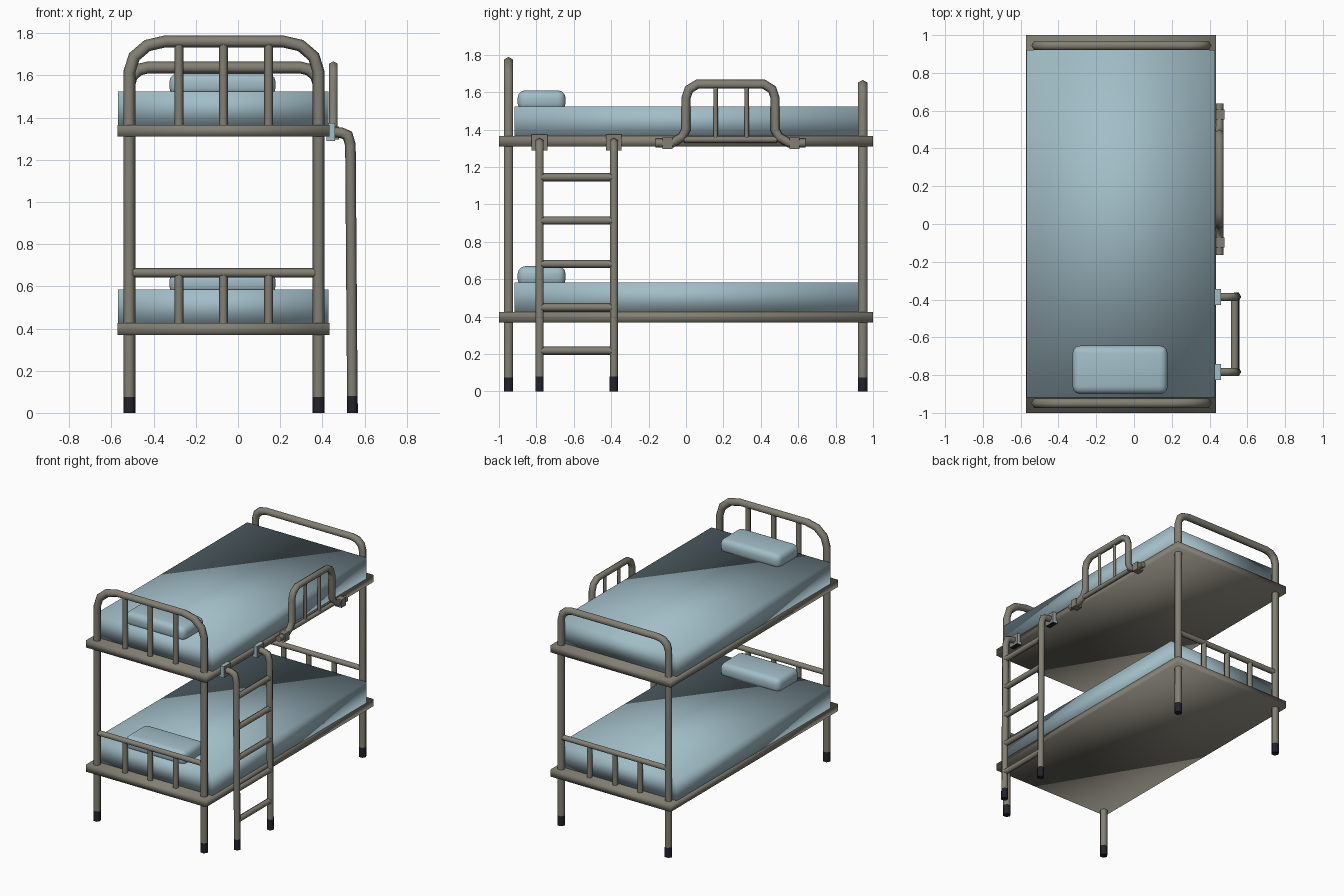
import bpy, bmesh, math
from mathutils import Vector

if "Cube" in bpy.data.objects:
    bpy.data.objects.remove(bpy.data.objects["Cube"])


def material(name, rgb):
    m = bpy.data.materials.new(name)
    m.diffuse_color = (*rgb, 1)
    m.use_nodes = True
    m.node_tree.nodes["Principled BSDF"].inputs["Base Color"].default_value = m.diffuse_color
    return m


METAL = material("warm grey metal", (0.225, 0.215, 0.175))
CLOTH = material("pale blue fabric", (0.36, 0.51, 0.57))
RUBBER = material("dark rubber", (0.017, 0.015, 0.024))


def add_object(name, bm, *mats):
    bmesh.ops.recalc_face_normals(bm, faces=bm.faces)
    me = bpy.data.meshes.new(name)
    bm.to_mesh(me)
    bm.free()
    for m in mats:
        me.materials.append(m)
    ob = bpy.data.objects.new(name, me)
    bpy.context.collection.objects.link(ob)
    return ob


def tube(name, pts, r, normal, mat=METAL, sides=6):
    """Sweep a hexagon along a path that lies in the plane with this normal."""
    pts = [Vector(p) for p in pts]
    n = Vector(normal).normalized()
    bm = bmesh.new()
    rings = []
    for i, p in enumerate(pts):
        a = (p - pts[i - 1]).normalized() if i else (pts[1] - p).normalized()
        b = (pts[i + 1] - p).normalized() if i < len(pts) - 1 else a
        t = (a + b).normalized()
        side = t.cross(n) / max(t.dot(a), 0.3)
        rings.append([bm.verts.new(p + r * (math.cos(k * math.tau / sides) * side
                                            + math.sin(k * math.tau / sides) * n))
                      for k in range(sides)])
    for q, s in zip(rings, rings[1:]):
        for k in range(sides):
            j = (k + 1) % sides
            bm.faces.new((q[k], q[j], s[j], s[k])).smooth = True
    bm.faces.new(rings[0])
    bm.faces.new(rings[-1])
    return add_object(name, bm, mat)


def box(name, lo, hi, *mats, bevel=0, smooth=False):
    bm = bmesh.new()
    bmesh.ops.create_cube(bm, size=1)
    for v in bm.verts:
        v.co = [(l + h) / 2 + c * (h - l) for l, h, c in zip(lo, hi, v.co)]
    if bevel:
        bmesh.ops.bevel(bm, geom=bm.edges[:], offset=bevel, segments=3,
                        profile=0.5, affect='EDGES')
    for f in bm.faces:
        f.smooth = smooth
    return add_object(name, bm, *mats)


def arch(x0, x1, y, z0, z1, rx, rz, steps=3):
    """Path up one post, over the rounded top and down the other."""
    left, right = [], []
    for i in range(steps + 1):
        a = i / steps * math.pi / 2
        dx, z = rx * (1 - math.cos(a)), z1 - rz + rz * math.sin(a)
        left.append((x0 + dx, y, z))
        right.append((x1 - dx, y, z))
    return [(x0, y, z0)] + left + right[::-1] + [(x1, y, z0)]


XL, XR, YH, YF = -0.515, 0.382, -0.949, 0.945
FOOT = 0.075
BARS = (-0.28, -0.069, 0.145)

# Posts joined by arches at the head and foot ends
tube("head_arch", arch(XL, XR, YH, FOOT, 1.761, 0.17, 0.145), 0.028, (0, 1, 0))
tube("foot_arch", arch(XL, XR, YF, FOOT, 1.638, 0.09, 0.08), 0.028, (0, 1, 0))

for end, y in (("head", YH), ("foot", YF)):
    for side, x in (("left", XL), ("right", XR)):
        tube(f"{end}_{side}_foot_cap", [(x, y, 0), (x, y, FOOT)], 0.0285, (0, 1, 0), RUBBER)
    # Low rail with uprights on the lower bunk
    tube(f"{end}_lower_rail", [(XL, y, 0.664), (XR, y, 0.664)], 0.022, (0, 1, 0))
    for i, x in enumerate(BARS):
        tube(f"{end}_lower_bar_{i}", [(x, y, 0.41), (x, y, 0.664)], 0.021, (0, 1, 0))
for i, x in enumerate(BARS):
    tube(f"head_upper_bar_{i}", [(x, YH, 1.35), (x, YH, 1.75)], 0.021, (0, 1, 0))

# Bunk bases, mattresses and pillows
for level, z in (("lower", 0.37), ("upper", 1.31)):
    box(f"{level}_base", (-0.571, -1, z), (0.433, 1, z + 0.055), METAL, smooth=True)
    box(f"{level}_mattress", (-0.568, -0.918, z + 0.052), (0.43, 0.922, z + 0.214),
        CLOTH, smooth=True)
    box(f"{level}_pillow", (-0.325, -0.9, z + 0.19), (0.178, -0.644, z + 0.3),
        CLOTH, bevel=0.04, smooth=True)

# Safety rail on the right side of the upper bunk
GX, G0, G1 = 0.452, 0.0, 0.476
half = [(-0.163, 1.328), (-0.075, 1.328), (-0.02, 1.36), (0, 1.40),
        (0, 1.57), (0.015, 1.615), (0.06, 1.643)]
path = [(GX, y, z) for y, z in half] + [(GX, G0 + G1 - y, z) for y, z in half[::-1]]
tube("guard_rail", path, 0.024, (1, 0, 0))
tube("guard_lower_rod", [(GX, G0 - 0.01, 1.347), (GX, G1 + 0.01, 1.347)], 0.018, (1, 0, 0))
for i, y in enumerate((0.158, 0.324)):
    tube(f"guard_bar_{i}", [(GX, y, 1.347), (GX, y, 1.643)], 0.012, (1, 0, 0))
for i, y in enumerate((-0.098, 0.58)):
    box(f"guard_clamp_{i}", (0.425, y - 0.027, 1.297), (0.479, y + 0.027, 1.357), METAL)

# Ladder with hooked stiles
LY = (-0.783, -0.386)
for i, y in enumerate(LY):
    tube(f"ladder_stile_{i}", [(0.542, y, 0.08), (0.533, y, 1.27), (0.52, y, 1.315),
                               (0.49, y, 1.328), (0.44, y, 1.333)], 0.025, (0, 1, 0))
    tube(f"ladder_foot_cap_{i}", [(0.5425, y, 0), (0.542, y, 0.08)], 0.0255, (0, 1, 0), RUBBER)
    # Bracket: blue sides, metal front, dark underside
    br = box(f"ladder_bracket_{i}", (0.42, y - 0.042, 1.288), (0.46, y + 0.042, 1.374),
             CLOTH, METAL, RUBBER)
    for p in br.data.polygons:
        p.material_index = 1 if p.normal.x > 0.5 else 2 if p.normal.z < -0.5 else 0
for i in range(5):
    z = 0.218 + 0.232 * i
    x = 0.542 - 0.009 * z / 1.27
    tube(f"ladder_rung_{i}", [(x, LY[0], z), (x, LY[1], z)], 0.022, (1, 0, 0))
